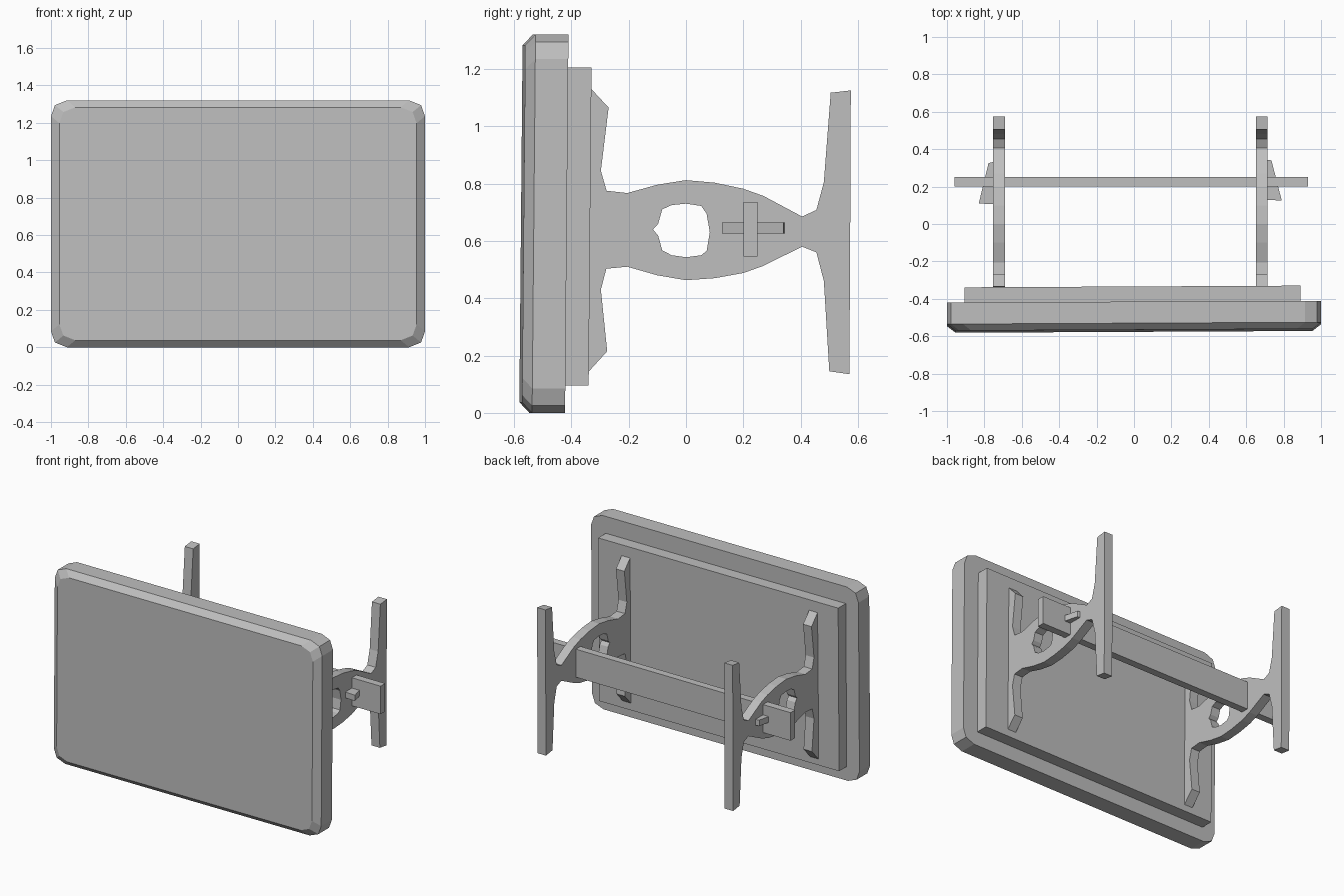
import bpy, bmesh
from mathutils import Vector

if "Cube" in bpy.data.objects:
    bpy.data.objects.remove(bpy.data.objects["Cube"])

grey = bpy.data.materials.new("plain grey")
grey.diffuse_color = (0.52, 0.52, 0.52, 1)
grey.use_nodes = True
grey.node_tree.nodes["Principled BSDF"].inputs["Base Color"].default_value = grey.diffuse_color


def finish(name, bm):
    bmesh.ops.recalc_face_normals(bm, faces=bm.faces)
    mesh = bpy.data.meshes.new(name)
    bm.to_mesh(mesh)
    bm.free()
    mesh.materials.append(grey)
    obj = bpy.data.objects.new(name, mesh)
    bpy.context.collection.objects.link(obj)
    return obj


def loft(name, rings):
    """Skin equal-length rings of points and cap both ends."""
    bm = bmesh.new()
    loops = [[bm.verts.new(p) for p in ring] for ring in rings]
    n = len(loops[0])
    for a, b in zip(loops, loops[1:]):
        for i in range(n):
            j = (i + 1) % n
            bm.faces.new((a[i], a[j], b[j], b[i]))
    bm.faces.new(loops[0])
    bm.faces.new(loops[-1])
    return finish(name, bm)


def lean(x, y, z):
    """The slab sits very slightly crooked against the legs."""
    return Vector((x, y + 0.005 * x + 0.009 * (z - 0.66), z))


def rounded(hx, hz, y, cut):
    """Rectangle ring in the xz plane with two-facet corners."""
    corner = [(hx, hz - cut), (hx - 0.25 * cut, hz - 0.3 * cut), (hx - cut, hz)]
    pts = corner + [(-x, z) for x, z in reversed(corner)]
    pts += [(-x, -z) for x, z in pts]
    return [lean(x, y, 0.66 + z) for x, z in pts]


# Table top: rounded slab with a chamfered front rim
loft("table_top", [rounded(1.0, 0.66, -0.421, 0.085),
                   rounded(1.0, 0.66, -0.536, 0.085),
                   rounded(0.955, 0.623, -0.571, 0.085)])


def box(name, x0, x1, y0, y1, z0, z1, place=lambda x, y, z: (x, y, z)):
    return loft(name, [[place(x, y, z) for x, z in
                        ((x0, z0), (x1, z0), (x1, z1), (x0, z1))] for y in (y0, y1)])


# Panel behind the top
box("apron_panel", -0.905, 0.89, -0.425, -0.339, 0.095, 1.205, lean)

# Trestle halves: outer outline, then back along the rim of the eye hole
upper = [(-0.342, 0.65), (-0.335, 1.135), (-0.27, 1.065), (-0.297, 0.845),
         (-0.277, 0.775), (-0.205, 0.767), (-0.1, 0.796), (0, 0.812),
         (0.1, 0.803), (0.2, 0.782), (0.27, 0.757), (0.405, 0.685),
         (0.455, 0.708), (0.481, 0.805), (0.505, 1.117), (0.575, 1.125),
         (0.573, 0.655), (0.13, 0.665), (0.083, 0.63), (0.072, 0.695),
         (0.053, 0.722), (0, 0.73), (-0.05, 0.725), (-0.083, 0.71),
         (-0.097, 0.66), (-0.115, 0.64), (-0.14, 0.65)]
lower = [(-0.342, 0.65), (-0.345, 0.138), (-0.275, 0.215), (-0.297, 0.43),
         (-0.278, 0.503), (-0.205, 0.51), (-0.1, 0.48), (0, 0.463),
         (0.1, 0.47), (0.2, 0.488), (0.27, 0.513), (0.405, 0.58),
         (0.455, 0.56), (0.481, 0.46), (0.5, 0.145), (0.57, 0.135),
         (0.573, 0.655), (0.13, 0.665), (0.083, 0.63), (0.072, 0.565),
         (0.053, 0.55), (0, 0.543), (-0.05, 0.55), (-0.083, 0.567),
         (-0.097, 0.618), (-0.115, 0.64), (-0.14, 0.65)]
for side, x0, x1 in (("left", -0.753, -0.69), ("right", 0.652, 0.715)):
    for half, outline in (("upper", upper), ("lower", lower)):
        loft(f"{side}_trestle_{half}", [[(x, y, z) for y, z in outline]
                                        for x in (x0, x1)])

# Long stretcher passing through both trestles
box("stretcher", -0.96, 0.93, 0.2, 0.25, 0.545, 0.735)

# Tapered wedge pegs locking the stretcher outside each trestle
pegs = {"left_peg": [(-0.74, 0.105), (-0.83, 0.11), (-0.778, 0.325), (-0.74, 0.335)],
        "right_peg": [(0.705, 0.13), (0.79, 0.125), (0.735, 0.34), (0.705, 0.345)]}
for name, plan in pegs.items():
    loft(name, [[(x, y, z) for x, y in plan] for z in (0.625, 0.665)])
